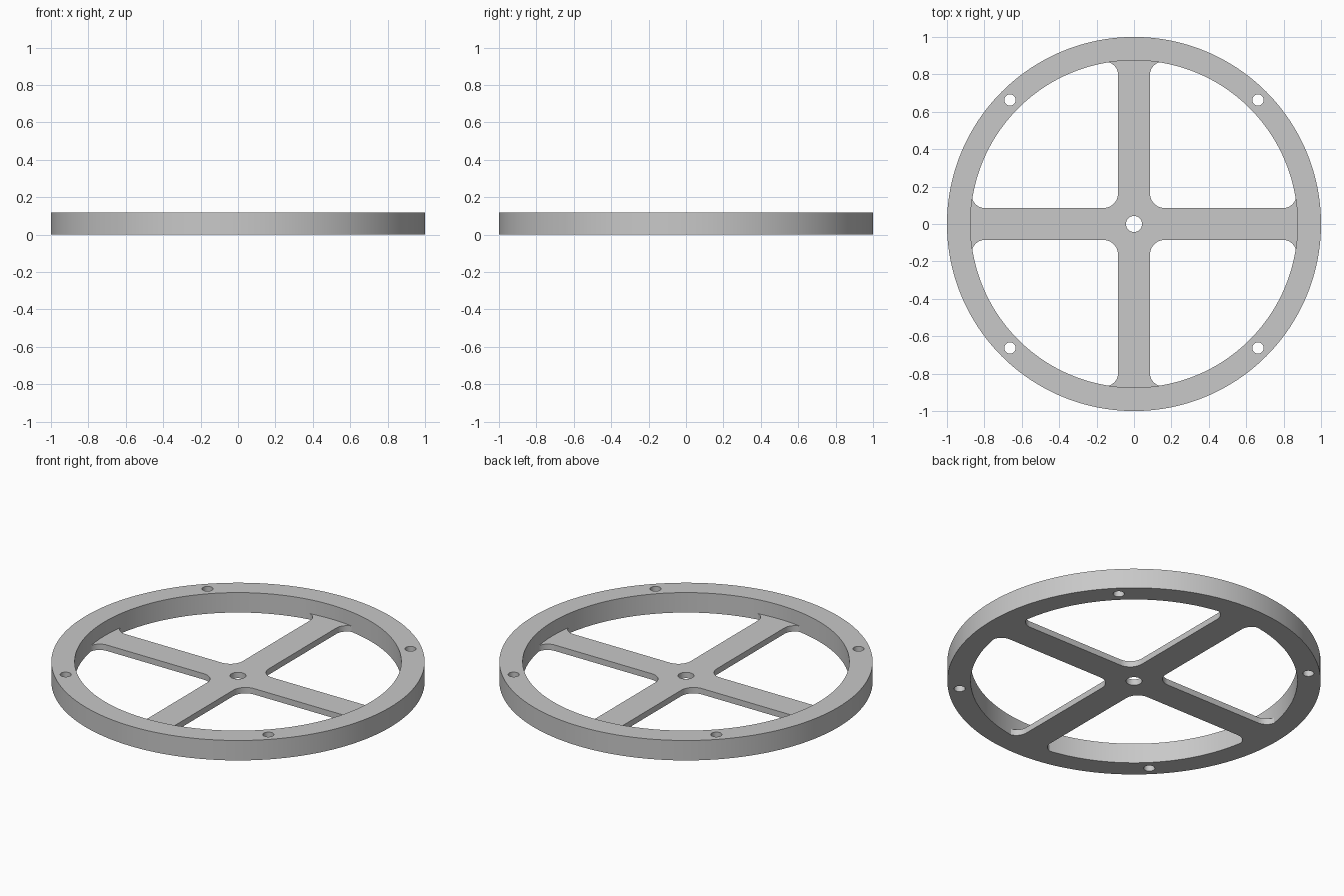
import bpy
import bmesh
from math import cos, sin, pi, radians, atan2

if "Cube" in bpy.data.objects:
    bpy.data.objects.remove(bpy.data.objects["Cube"], do_unlink=True)

# Main dimensions
HEIGHT = 0.118
WEB = 0.035          # spoke thickness
R_OUT, R_IN = 1.0, 0.875
HALF = 0.085         # half spoke width
R_HUB_FILLET, R_END_FILLET = 0.08, 0.07
END = 0.797          # where the outer fillets begin

grey = bpy.data.materials.new("light_grey")
grey.use_nodes = True
grey.diffuse_color = (0.58, 0.58, 0.58, 1)
grey.node_tree.nodes["Principled BSDF"].inputs["Base Color"].default_value = grey.diffuse_color


def arc(cx, cy, r, start, end, steps):
    """Points along an arc, angles in degrees."""
    angles = [radians(start + (end - start) * i / steps) for i in range(steps + 1)]
    return [(cx + r * cos(a), cy + r * sin(a)) for a in angles]


def circle(cx, cy, r, steps):
    return arc(cx, cy, r, 0, 360, steps)[:-1]


def plate(name, loops, thickness):
    """Flat plate from an outline and its holes, standing on z = 0."""
    curve = bpy.data.curves.new(name + "_profile", "CURVE")
    curve.dimensions = "2D"
    curve.fill_mode = "BOTH"
    curve.extrude = thickness / 2
    for loop in loops:
        spline = curve.splines.new("POLY")
        spline.points.add(len(loop) - 1)
        for point, (x, y) in zip(spline.points, loop):
            point.co = (x, y, 0, 1)
        spline.use_cyclic_u = True
    helper = bpy.data.objects.new(name + "_profile", curve)
    bpy.context.collection.objects.link(helper)
    bpy.context.view_layer.update()
    mesh = bpy.data.meshes.new_from_object(helper.evaluated_get(bpy.context.evaluated_depsgraph_get()))
    bpy.data.objects.remove(helper, do_unlink=True)

    # Weld the caps to the walls and set the plate on the ground
    bm = bmesh.new()
    bm.from_mesh(mesh)
    bmesh.ops.remove_doubles(bm, verts=bm.verts, dist=0.00005)
    bmesh.ops.translate(bm, verts=bm.verts, vec=(0, 0, thickness / 2))
    bmesh.ops.recalc_face_normals(bm, faces=bm.faces)
    bm.to_mesh(mesh)
    bm.free()
    mesh.name = name
    mesh.materials.clear()
    mesh.materials.append(grey)

    obj = bpy.data.objects.new(name, mesh)
    bpy.context.collection.objects.link(obj)
    bpy.ops.object.select_all(action="DESELECT")
    obj.select_set(True)
    bpy.context.view_layer.objects.active = obj
    bpy.ops.object.shade_smooth_by_angle(angle=radians(30))
    return obj


# Rim with four bolt holes on the diagonals
bolt = 0.663
bolt_holes = [circle(sx * bolt, sy * bolt, 0.03, 32) for sx in (-1, 1) for sy in (-1, 1)]
plate("rim", [circle(0, 0, R_OUT, 192), circle(0, 0, R_IN, 192)] + bolt_holes, HEIGHT)

# Cross of four spokes: one filleted quarter, turned four times
side = HALF + R_END_FILLET
inner = HALF + R_HUB_FILLET
quarter = (arc(END, side, R_END_FILLET, -15, -90, 10)
           + arc(inner, inner, R_HUB_FILLET, 270, 180, 12)
           + arc(side, END, R_END_FILLET, 180, 105, 10))
edge = atan2(quarter[-1][1], quarter[-1][0]) * 180 / pi
quarter += arc(0, 0, R_IN, edge, 180 - edge, 12)[1:-1]
outline = []
for turn in range(4):
    outline += quarter
    quarter = [(-y, x) for x, y in quarter]
plate("spokes", [outline, circle(0, 0, 0.043, 40)], WEB)
